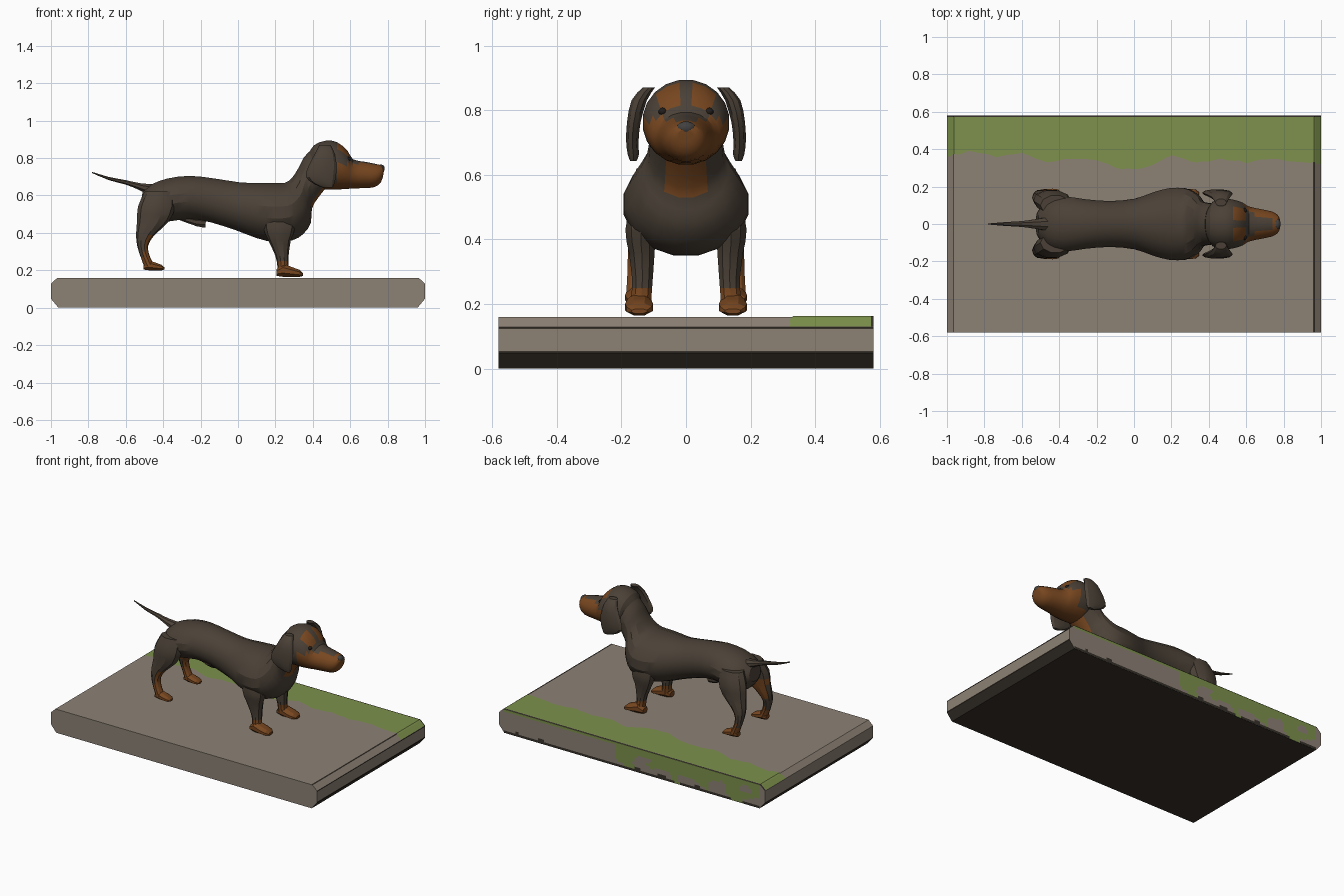
import bpy, bmesh, math
from mathutils import Vector, noise

if "Cube" in bpy.data.objects:
    bpy.data.objects.remove(bpy.data.objects["Cube"])


def material(name, rgb):
    m = bpy.data.materials.new(name)
    m.use_nodes = True
    m.diffuse_color = (*rgb, 1)
    bsdf = m.node_tree.nodes["Principled BSDF"]
    bsdf.inputs["Base Color"].default_value = (*rgb, 1)
    bsdf.inputs["Roughness"].default_value = 0.9
    return m


COAT = material("dark coat", (0.070, 0.053, 0.038))
TAN = material("tan markings", (0.185, 0.062, 0.014))
NOSE = material("grey nose", (0.055, 0.052, 0.05))
EYE = material("dark eye", (0.015, 0.012, 0.01))
STONE = material("grey stone", (0.265, 0.222, 0.178))
GRASS = material("green grass", (0.205, 0.285, 0.072))
SOIL = material("dark soil", (0.038, 0.031, 0.023))


def build(name, bm, mats, rule=None, smooth=True, fix=True):
    """Turn a bmesh into an object, colouring faces by a rule."""
    if fix:
        bmesh.ops.recalc_face_normals(bm, faces=bm.faces)
    bm.normal_update()
    if rule:
        for f in bm.faces:
            f.material_index = int(rule(f.calc_center_median(), f))
    mesh = bpy.data.meshes.new(name)
    bm.to_mesh(mesh)
    bm.free()
    ob = bpy.data.objects.new(name, mesh)
    bpy.context.collection.objects.link(ob)
    for m in mats:
        mesh.materials.append(m)
    if smooth:
        bpy.ops.object.select_all(action='DESELECT')
        ob.select_set(True)
        bpy.context.view_layer.objects.active = ob
        bpy.ops.object.shade_smooth_by_angle(angle=math.radians(25))
    return ob


def skin(rings):
    """Bridge closed rings of points and cap both ends."""
    bm = bmesh.new()
    loops = [[bm.verts.new(p) for p in r] for r in rings]
    n = len(loops[0])
    for a, b in zip(loops, loops[1:]):
        for i in range(n):
            j = (i + 1) % n
            bm.faces.new((a[i], a[j], b[j], b[i]))
    bm.faces.new(loops[0])
    bm.faces.new(loops[-1])
    return bm


def refine(rows, steps):
    """Catmull-Rom interpolation of the section rows."""
    out = []
    for i in range(len(rows) - 1):
        p = [rows[max(i - 1, 0)], rows[i], rows[i + 1], rows[min(i + 2, len(rows) - 1)]]
        for k in range(steps):
            t = k / steps
            out.append([b + 0.5 * t * (c - a + t * (2*a - 5*b + 4*c - d + t * (3*(b - c) + d - a)))
                        for a, b, c, d in zip(*p)])
    return out + [rows[-1]]


def spine(rows, sides=16, steps=2, y=0.0):
    """Rows: top x, top z, bottom x, bottom z, half width."""
    rings = []
    for xt, zt, xb, zb, w in refine(rows, steps):
        ring = []
        for i in range(sides):
            a = math.tau * (i + 0.5) / sides
            t = 0.5 + 0.5 * math.cos(a) / math.cos(math.pi / sides)
            ring.append((xb + (xt - xb) * t, y + w * math.sin(a), zb + (zt - zb) * t))
        rings.append(ring)
    return skin(rings)


def limb(rows, s, sides=10, steps=2):
    """Rows: x, y, z, x radius, y radius; s mirrors the side."""
    rings = []
    for x, y, z, rx, ry in refine(rows, steps):
        rings.append([(x + rx * math.cos(math.tau * i / sides),
                       s * (y + ry * math.sin(math.tau * i / sides)), z) for i in range(sides)])
    return skin(rings)


def ball(name, mat, at, size):
    bm = bmesh.new()
    bmesh.ops.create_icosphere(bm, subdivisions=2, radius=1)
    for v in bm.verts:
        v.co = Vector(c + k * q for c, k, q in zip(at, size, v.co))
    build(name, bm, [mat])


# Slab with chamfered ends and dark worn edges
W = 0.58
half = [(0.96, 0), (1, 0.048), (1, 0.055), (1, 0.122), (1, 0.128), (0.966, 0.16), (0.956, 0.16)]
outline = half + [(-x, z) for x, z in reversed(half)]


def slab_rule(c, f):
    thin = c.x > 0.9 and min(e.calc_length() for e in f.edges) < 0.012
    return f.normal.z < -0.3 or (thin and abs(f.normal.y) < 0.5)


build("stone_slab", skin([[(x, y, z) for x, z in outline] for y in (-W, W)]),
      [STONE, SOIL], slab_rule, smooth=False)

# Grass strip with a ragged edge, following the end chamfers
edge = [.36, .39, .36, .38, .33, .35, .34, .29, .30, .37, .33, .35, .33, .35, .33, .32]
stations = [(-1 + 2 * i / 15, y) for i, y in enumerate(edge)]
stations[1:1] = [(-0.962, 0.37)]
stations[-1:-1] = [(0.962, 0.33)]


def top_strip(name, mat, pts, outer, lift):
    bm = bmesh.new()
    cols = []
    for x, y in pts:
        z = 0.16 + lift - max(0, abs(x) - 0.964) * 0.9
        cols.append((bm.verts.new((x, y, z)), bm.verts.new((x, outer, z))))
    for a, b in zip(cols, cols[1:]):
        bm.faces.new((a[0], b[0], b[1], a[1]))
    build(name, bm, [mat], smooth=False, fix=False)


ragged = []
for (x, y), (x2, y2) in zip(stations, stations[1:]):
    for k in range(4):
        t = k / 4
        ragged.append((x + (x2 - x) * t, y + (y2 - y) * t + 0.012 * noise.noise((x * 9 + t * 5, 1.3, 0))))
top_strip("grass_strip", GRASS, ragged + [stations[-1]], W - 0.008, 0.003)
top_strip("soil_rim", SOIL, [(x, W - 0.008) for x in (-1, -0.964, 0.964, 1)], W, 0.002)

# Patches of grass and soil hanging down the back face
for name, mat in (("back_grass", GRASS), ("back_soil", SOIL)):
    bm = bmesh.new()
    nx, nz = 90, 10
    for i in range(nx):
        for k in range(nz):
            x, z = -0.96 + 1.92 * (i + 0.5) / nx, 0.16 * (k + 0.5) / nz
            n = noise.noise((x * 7, z * 14, 4.0))
            if mat == GRASS:
                hit = (x < 0.12 and n > -0.22 + (0.09 - z) * 6) or z > 0.147
            else:
                hit = z < 0.02 + 0.02 * noise.noise((x * 11, 0, 8.0))
            if hit:
                dx, dz = 0.96 / nx, 0.08 / nz
                bm.faces.new([bm.verts.new((x + p * dx, W + 0.001, z + q * dz))
                              for p, q in ((1, -1), (-1, -1), (-1, 1), (1, 1))])
    build(name, bm, [mat], smooth=False, fix=False)

# Body and neck
body = [(-.51, .62, -.525, .53, .06), (-.46, .66, -.48, .47, .125), (-.38, .69, -.38, .46, .15),
        (-.26, .705, -.26, .475, .135), (-.12, .69, -.14, .455, .125), (.01, .67, 0, .41, .138),
        (.10, .667, .10, .372, .172), (.18, .667, .2, .35, .195), (.25, .668, .29, .36, .195),
        (.285, .69, .35, .395, .175), (.31, .725, .39, .455, .145), (.33, .76, .395, .53, .122),
        (.35, .80, .43, .59, .115), (.38, .835, .47, .64, .11)]
build("body", spine(body), [COAT, TAN],
      lambda c, f: c.x > 0.36 and 0.53 < c.z < 0.68 and abs(c.y) < 0.06)

# Head with tan muzzle, cheeks and brow spots
head = [(.37, .81, .42, .67, .07), (.405, .868, .44, .637, .12), (.47, .893, .48, .632, .135),
        (.53, .885, .53, .632, .132), (.585, .84, .58, .635, .115), (.615, .793, .61, .637, .095),
        (.68, .78, .68, .64, .08), (.74, .768, .73, .645, .068), (.772, .758, .762, .668, .05),
        (.782, .74, .775, .70, .028)]


def head_rule(c, f):
    muzzle = c.x > 0.53 and c.z < 0.772 and not (c.x < 0.73 and c.z > 0.745 and abs(c.y) < 0.03)
    brow = 0.54 < c.x < 0.61 and 0.8 < c.z < 0.87 and 0.03 < abs(c.y) < 0.075
    return muzzle or brow or (c.x > 0.45 and c.z < 0.66)


build("head", spine(head, sides=20), [COAT, TAN], head_rule)
ball("nose", NOSE, (0.765, 0, 0.745), (0.02, 0.03, 0.021))

# Tail and underside
tail = [(-.44, .66, -.47, .60, .04), (-.52, .665, -.53, .63, .028), (-.6, .682, -.6, .658, .017),
        (-.69, .699, -.69, .682, .011), (-.78, .726, -.78, .72, .003)]
build("tail", spine(tail, sides=8), [COAT])
build("belly_tuft", spine([(-.34, .5, -.33, .475, .02), (-.23, .48, -.22, .435, .025),
                           (-.17, .48, -.175, .43, .018)], sides=8), [COAT])

ear = [(.465, .115, .87, .03, .02), (.465, .145, .83, .05, .025), (.453, .162, .76, .075, .022),
       (.443, .166, .70, .08, .02), (.46, .163, .662, .055, .018), (.48, .163, .642, .025, .01)]
front_leg = [(.21, .12, .54, .07, .05), (.22, .14, .43, .085, .05), (.222, .137, .36, .06, .042),
             (.235, .135, .28, .036, .034), (.24, .138, .225, .03, .033), (.245, .143, .19, .035, .038)]
hind_leg = [(-.42, .10, .62, .08, .055), (-.435, .122, .54, .1, .06), (-.455, .13, .46, .085, .052),
            (-.495, .14, .39, .05, .042), (-.51, .15, .33, .029, .032), (-.495, .155, .27, .025, .029),
            (-.472, .155, .22, .03, .033)]
paw = [(0, .04, 0, .005, .028), (.035, .07, .035, 0, .04), (.09, .05, .09, 0, .047),
       (.125, .037, .125, 0, .042), (.143, .02, .143, .005, .026)]


def make_paw(name, x, y, z, k):
    rows = [(x + a * k, z + b * k, x + c * k, z + d * k, w * k) for a, b, c, d, w in paw]
    build(name, spine(rows, sides=8, steps=1, y=y), [TAN])


# Mirrored parts
for s, side in ((1, "far"), (-1, "near")):
    build(side + "_ear", limb(ear, s), [COAT])
    ball(side + "_eye", EYE, (0.588, s * 0.072, 0.795), (0.016, 0.014, 0.013))
    build(side + "_front_leg", limb(front_leg, s), [COAT, TAN], lambda c, f: c.z < 0.255)
    build(side + "_hind_leg", limb(hind_leg, s), [COAT, TAN],
          lambda c, f: c.z < 0.27 or (c.z < 0.38 and c.x > -0.5) or (c.z < 0.5 and abs(c.y) < 0.115))
    make_paw(side + "_front_paw", 0.205, s * 0.145, 0.165, 1)
    make_paw(side + "_hind_paw", -0.505, s * 0.155, 0.2, 0.78)
